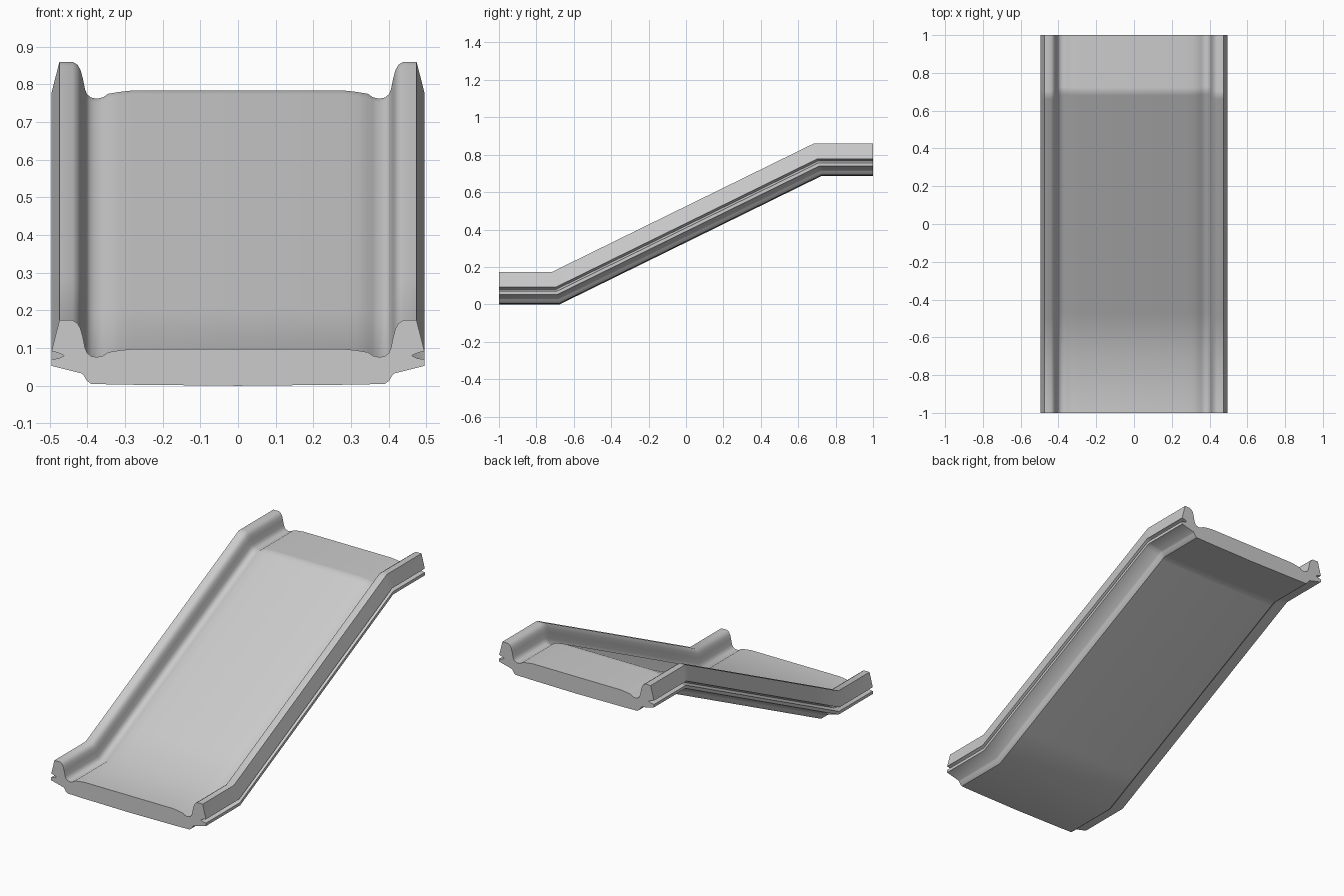
import bpy, bmesh, math

if "Cube" in bpy.data.objects:
    bpy.data.objects.remove(bpy.data.objects["Cube"])

# Right half of the channel cross-section (x, z), from floor centre, over the rail, round the side groove, to underside
half = [
    (0.0, 0.098), (0.28, 0.098), (0.315, 0.094), (0.345, 0.089), (0.358, 0.080),
    (0.375, 0.076), (0.390, 0.079), (0.400, 0.087), (0.406, 0.100),
    (0.412, 0.130), (0.418, 0.152), (0.426, 0.166), (0.439, 0.174),   # inner rail
    (0.474, 0.174), (0.495, 0.092),                                   # outer rail
    (0.478, 0.088), (0.461, 0.080), (0.475, 0.073), (0.495, 0.070),   # groove
    (0.495, 0.053), (0.415, 0.033), (0.408, 0.025), (0.402, 0.014),
    (0.390, 0.005), (0.30, 0.003), (0.0, 0.0),                        # underside
]
profile = half + [(-x, z) for x, z in reversed(half[1:-1])]

RISE = 0.686
Y_LOW, Y_HIGH = -0.675, 0.724
miter = math.tan(math.atan2(RISE, Y_HIGH - Y_LOW) / 2)


def slope_point(x, z, f):
    """Point along the inclined run between the two mitred bends."""
    return (x, Y_LOW + f * (Y_HIGH - Y_LOW) - z * miter, z + f * RISE)


# Stations along the slide: flat foot, bend, incline, bend, flat top
stations = [[(x, -1.0, z) for x, z in profile]]
stations += [[slope_point(x, z, f) for x, z in profile] for f in (0, 0.16, 0.985, 1)]
stations += [[(x, Y_HIGH + 0.02 - z * miter, z + RISE) for x, z in profile]]
stations += [[(x, 1.0, z + RISE) for x, z in profile]]

# Skin the stations and cap both ends
bm = bmesh.new()
rings = [[bm.verts.new(p) for p in s] for s in stations]
n = len(profile)
for a, b in zip(rings, rings[1:]):
    for i in range(n):
        j = (i + 1) % n
        bm.faces.new((a[i], a[j], b[j], b[i]))
bm.faces.new(rings[0])
bm.faces.new(rings[-1])
bmesh.ops.recalc_face_normals(bm, faces=bm.faces)

mesh = bpy.data.meshes.new("slide_ramp")
bm.to_mesh(mesh)
bm.free()
ramp = bpy.data.objects.new("slide_ramp", mesh)
bpy.context.collection.objects.link(ramp)

# Smooth curves, crisp corners
bpy.context.view_layer.objects.active = ramp
ramp.select_set(True)
bpy.ops.object.shade_smooth_by_angle(angle=math.radians(35))
